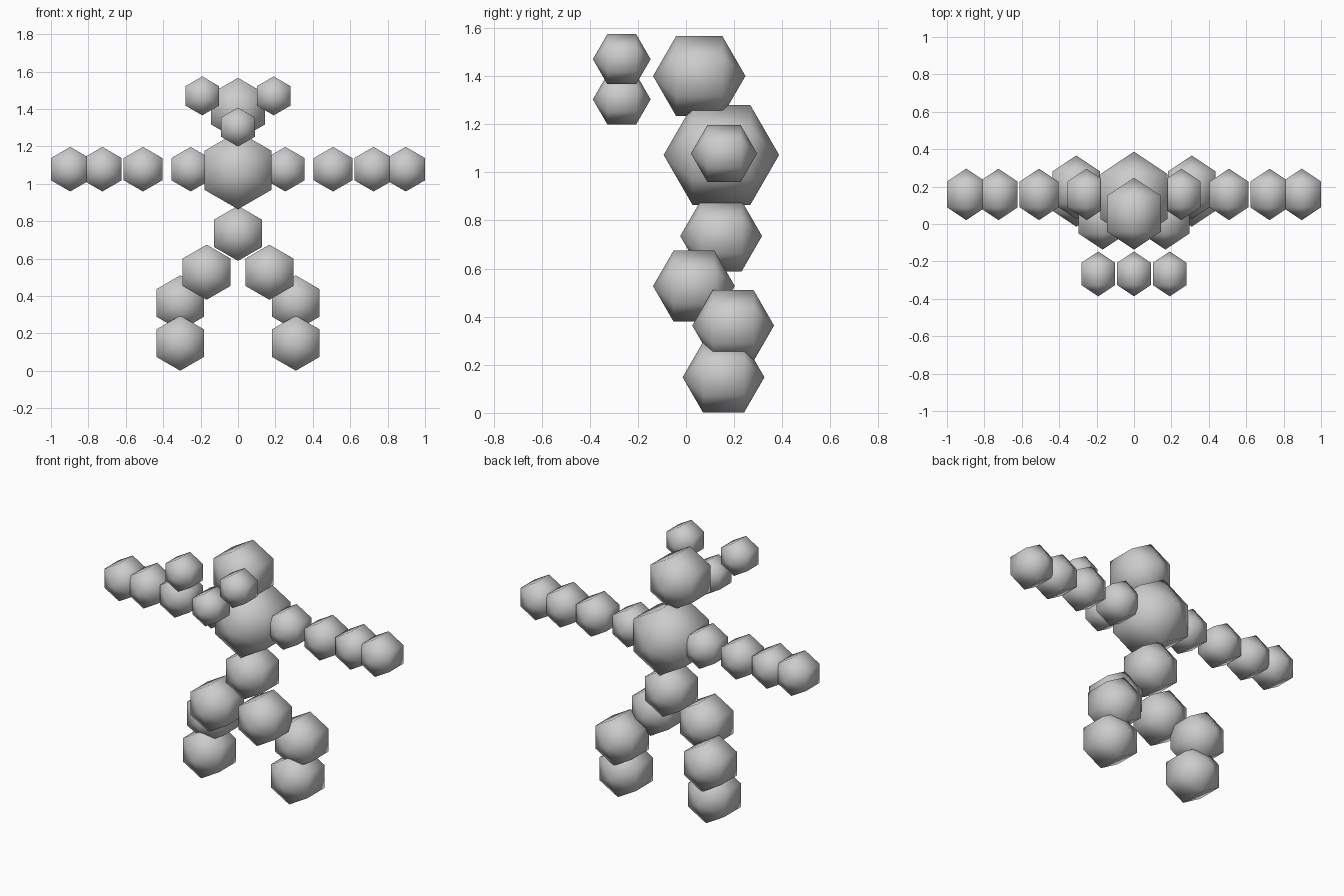
import bpy
from math import radians
from mathutils import Matrix

if "Cube" in bpy.data.objects:
    bpy.data.objects.remove(bpy.data.objects["Cube"])

# Low-poly ball: 6 segments, 3 rings, poles along y, hexagon point up
def ball(name, r, x, y, z):
    bpy.ops.mesh.primitive_uv_sphere_add(segments=6, ring_count=3, radius=r)
    ob = bpy.context.object
    ob.name = ob.data.name = name
    me = ob.data
    me.transform(Matrix.Rotation(radians(90), 4, 'X'))
    # put a ring corner at the top
    if max(v.co.x for v in me.vertices) > max(v.co.z for v in me.vertices):
        me.transform(Matrix.Rotation(radians(90), 4, 'Y'))
    bpy.ops.object.shade_smooth()
    ob.location = (x, y, z)
    return ob

# Centre line
ball("torso", 0.24, 0, 0.147, 1.072)
ball("head", 0.192, 0, 0.055, 1.40)
ball("pelvis", 0.17, 0, 0.146, 0.735)

# Face balls in front of the head
ball("nose", 0.12, 0, -0.267, 1.303)

for side, s in (("left", -1), ("right", 1)):
    ball(f"{side}_eye", 0.12, s * 0.191, -0.267, 1.47)
    # Arms
    for part, x in (("shoulder", 0.253), ("elbow", 0.508), ("wrist", 0.725), ("hand", 0.897)):
        ball(f"{side}_{part}", 0.1375, s * x, 0.158, 1.078)
    # Legs
    for part, x, y, z in (("hip", 0.168, 0.033, 0.527),
                          ("knee", 0.309, 0.196, 0.363),
                          ("foot", 0.309, 0.156, 0.148)):
        ball(f"{side}_{part}", 0.17, s * x, y, z)
